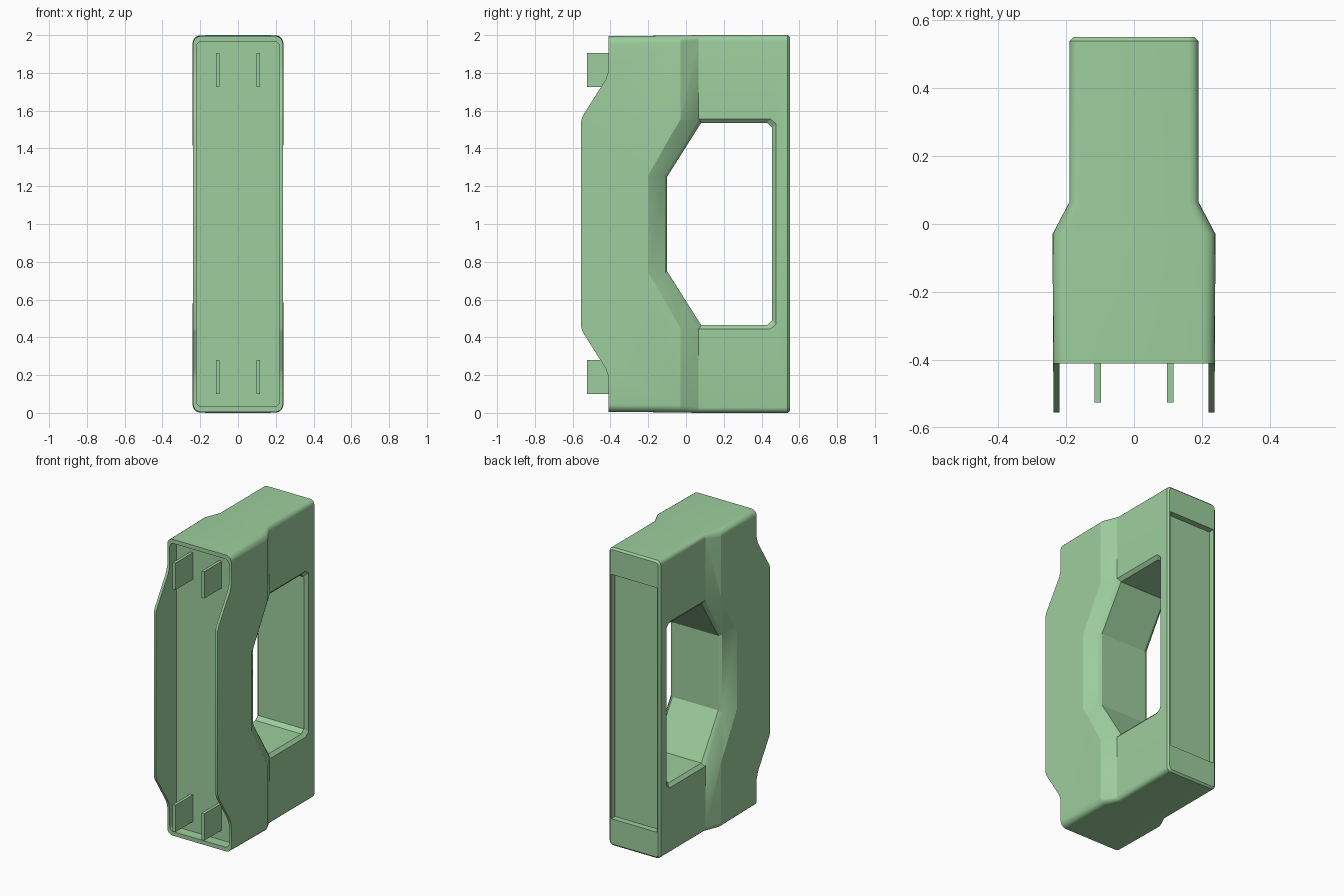
import bpy, bmesh
from math import sin, cos, pi, radians

if "Cube" in bpy.data.objects:
    bpy.data.objects.remove(bpy.data.objects["Cube"], do_unlink=True)

GREEN = (0.34, 0.62, 0.34, 1)
green = bpy.data.materials.new("pale green plastic")
green.use_nodes = True
green.diffuse_color = GREEN
green.node_tree.nodes["Principled BSDF"].inputs["Base Color"].default_value = GREEN


def loft(name, rings):
    """Closed solid through rings of equal point count."""
    bm = bmesh.new()
    loops = [[bm.verts.new(p) for p in ring] for ring in rings]
    for a, b in zip(loops, loops[1:]):
        for i in range(len(a)):
            j = (i + 1) % len(a)
            bm.faces.new((a[i], a[j], b[j], b[i]))
    bm.faces.new(loops[0])
    bm.faces.new(loops[-1])
    bmesh.ops.recalc_face_normals(bm, faces=bm.faces)
    mesh = bpy.data.meshes.new(name)
    bm.to_mesh(mesh)
    bm.free()
    mesh.materials.append(green)
    obj = bpy.data.objects.new(name, mesh)
    bpy.context.collection.objects.link(obj)
    return obj


def section(y, w, h, r, steps=5):
    """Rounded rectangle of half sizes w, h at depth y, centred on z = 1."""
    pts = []
    for k, (sx, sz) in enumerate(((1, 1), (-1, 1), (-1, -1), (1, -1))):
        for i in range(steps + 1):
            a = (k + i / steps) * pi / 2
            pts.append((sx * (w - r) + r * cos(a), y, 1 + sz * (h - r) + r * sin(a)))
    return pts


def prism(name, layers):
    """Loft along x through (x, [(y, z)...]) layers."""
    return loft(name, [[(x, y, z) for y, z in pts] for x, pts in layers])


def box(name, x, y, z):
    return prism(name, [(v, [(y[0], z[0]), (y[1], z[0]), (y[1], z[1]), (y[0], z[1])]) for v in x])


def cut(target, cutter):
    cutter.hide_render = True
    mod = target.modifiers.new("cut", 'BOOLEAN')
    mod.operation = 'DIFFERENCE'
    mod.solver = 'EXACT'
    mod.object = cutter
    bpy.context.view_layer.objects.active = target
    bpy.ops.object.modifier_apply(modifier=mod.name)
    bpy.data.objects.remove(cutter, do_unlink=True)


def mirrored(half):
    """Complete an upper half outline by mirroring about z = 1."""
    return half + [(y, 2 - z) for y, z in reversed(half)]


# Housing: wide front, sloped shoulder, narrower back with softened rim
housing = loft("housing", [
    section(-0.555, 0.237, 0.993, 0.04),
    section(-0.03, 0.24, 0.998, 0.04),
    section(0.065, 0.19, 1.0, 0.03),
    section(0.538, 0.19, 1.0, 0.03),
    section(0.55, 0.178, 0.988, 0.02),
])

# Front outline: side walls stand proud between the sloped ends
outline = [(-0.7, -0.1), (-0.41, -0.1), (-0.41, 0.19), (-0.425, 0.235),
           (-0.545, 0.425), (-0.557, 0.46), (-0.7, 0.46)]
for flip in (False, True):
    pts = [(y, 2 - z if flip else z) for y, z in outline]
    cut(housing, prism("front_cutter", [(-0.3, pts), (0.3, pts)]))

# Open front cavity
cut(housing, loft("cavity_cutter", [section(-0.7, 0.22, 0.967, 0.03),
                                    section(-0.34, 0.22, 0.967, 0.03)]))

# Window with chamfered rim, flaring through the wide front part
core = mirrored([(-0.1, 1.25), (0.08, 1.535), (0.43, 1.535), (0.455, 1.51)])
rim = mirrored([(-0.11, 1.26), (0.07, 1.557), (0.445, 1.557), (0.477, 1.53)])
flare = mirrored([(-0.236, 1.26), (-0.07, 1.55), (0.445, 1.557), (0.477, 1.53)])
cut(housing, prism("window_cutter", [(-0.26, flare), (-0.19, rim), (-0.17, core),
                                     (0.17, core), (0.19, rim), (0.26, flare)]))

# Shallow label recess in the back
cut(housing, box("recess_cutter", (-0.17, 0.17), (0.51, 0.7), (0.18, 1.82)))

bpy.ops.object.select_all(action='DESELECT')
housing.select_set(True)
bpy.context.view_layer.objects.active = housing
bpy.ops.object.shade_smooth_by_angle(angle=radians(20))

# Four flat connection pins
for side, x in (("left", 0.107), ("right", -0.107)):
    for level, z in (("lower", 0.19), ("upper", 1.815)):
        box(f"{level}_{side}_pin", (x - 0.01, x + 0.01), (-0.525, -0.33), (z - 0.09, z + 0.09))
